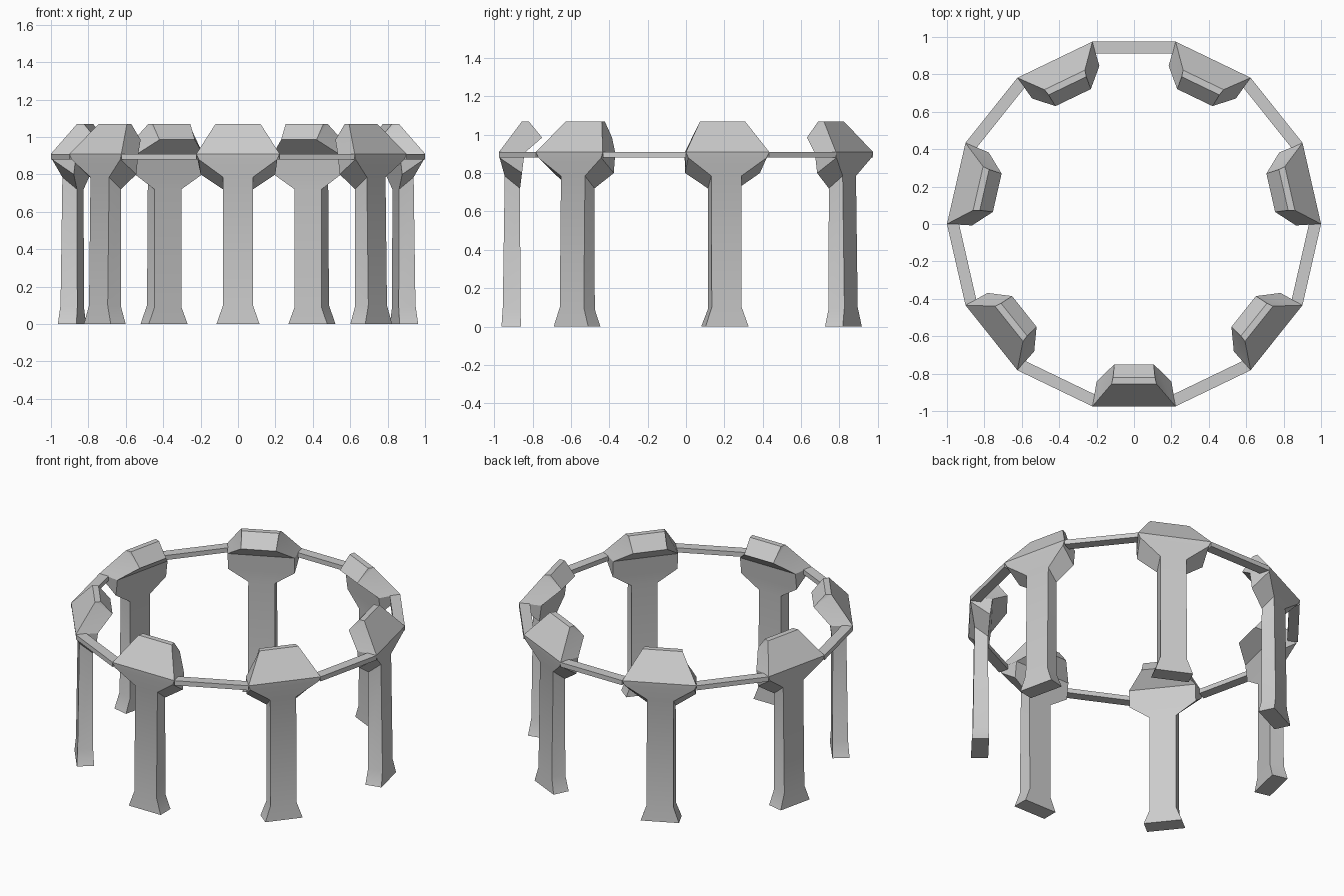
import bpy, bmesh
from math import radians
from mathutils import Matrix

if "Cube" in bpy.data.objects:
    bpy.data.objects.remove(bpy.data.objects["Cube"])

# Pillar cross-sections from foot to head:
# outer (half width, radius, z), inner (half width, radius, z)
SECTIONS = [
    ((0.115, 0.962, 0.0), (0.115, 0.86, 0.0)),
    ((0.08, 0.955, 0.10), (0.08, 0.863, 0.09)),
    ((0.08, 0.945, 0.785), (0.08, 0.865, 0.72)),
    ((0.21, 0.972, 0.88), (0.20, 0.855, 0.80)),
    ((0.2225, 0.975, 0.91), (0.20, 0.842, 0.905)),
    ((0.12, 0.855, 1.07), (0.105, 0.75, 0.985)),
]
CREST = (0.112, 0.82, 1.07)


def finish(bm, name, angle):
    bmesh.ops.recalc_face_normals(bm, faces=bm.faces)
    bmesh.ops.rotate(bm, verts=bm.verts, matrix=Matrix.Rotation(radians(angle), 3, 'Z'))
    mesh = bpy.data.meshes.new(name)
    bm.to_mesh(mesh)
    bm.free()
    obj = bpy.data.objects.new(name, mesh)
    bpy.context.collection.objects.link(obj)
    bpy.ops.object.select_all(action='DESELECT')
    obj.select_set(True)
    bpy.context.view_layer.objects.active = obj
    bpy.ops.object.shade_smooth_by_angle(angle=radians(25))


def loft(bm, sections):
    """Skin four-sided sections, closing only the first end."""
    rings = []
    for (ho, ro, zo), (hi, ri, zi) in sections:
        pts = [(-ho, -ro, zo), (ho, -ro, zo), (hi, -ri, zi), (-hi, -ri, zi)]
        rings.append([bm.verts.new(p) for p in pts])
    for a, b in zip(rings, rings[1:]):
        for i in range(4):
            j = (i + 1) % 4
            bm.faces.new((a[i], a[j], b[j], b[i]))
    bm.faces.new(rings[0])
    return rings[-1]


def pillar(angle):
    # flared foot, shaft, and widened head
    bm = bmesh.new()
    a, b, c, d = loft(bm, SECTIONS)
    # narrow flat top and sloping inner chamfer
    h, r, z = CREST
    left, right = (bm.verts.new((s * h, -r, z)) for s in (-1, 1))
    for f in ((a, b, right, left), (left, right, c, d), (b, c, right), (a, left, d)):
        bm.faces.new(f)
    finish(bm, "pillar", angle)


def ring_bar(angle):
    # slim bar with mitred ends joining two pillars
    bm = bmesh.new()
    top = loft(bm, [((0.2225, 0.975, z), (0.208, 0.912, z)) for z in (0.88, 0.91)])
    bm.faces.new(top)
    finish(bm, "ring_bar", angle)


for k in range(7):
    pillar(k * 360 / 7)
    ring_bar((k + 0.5) * 360 / 7)
